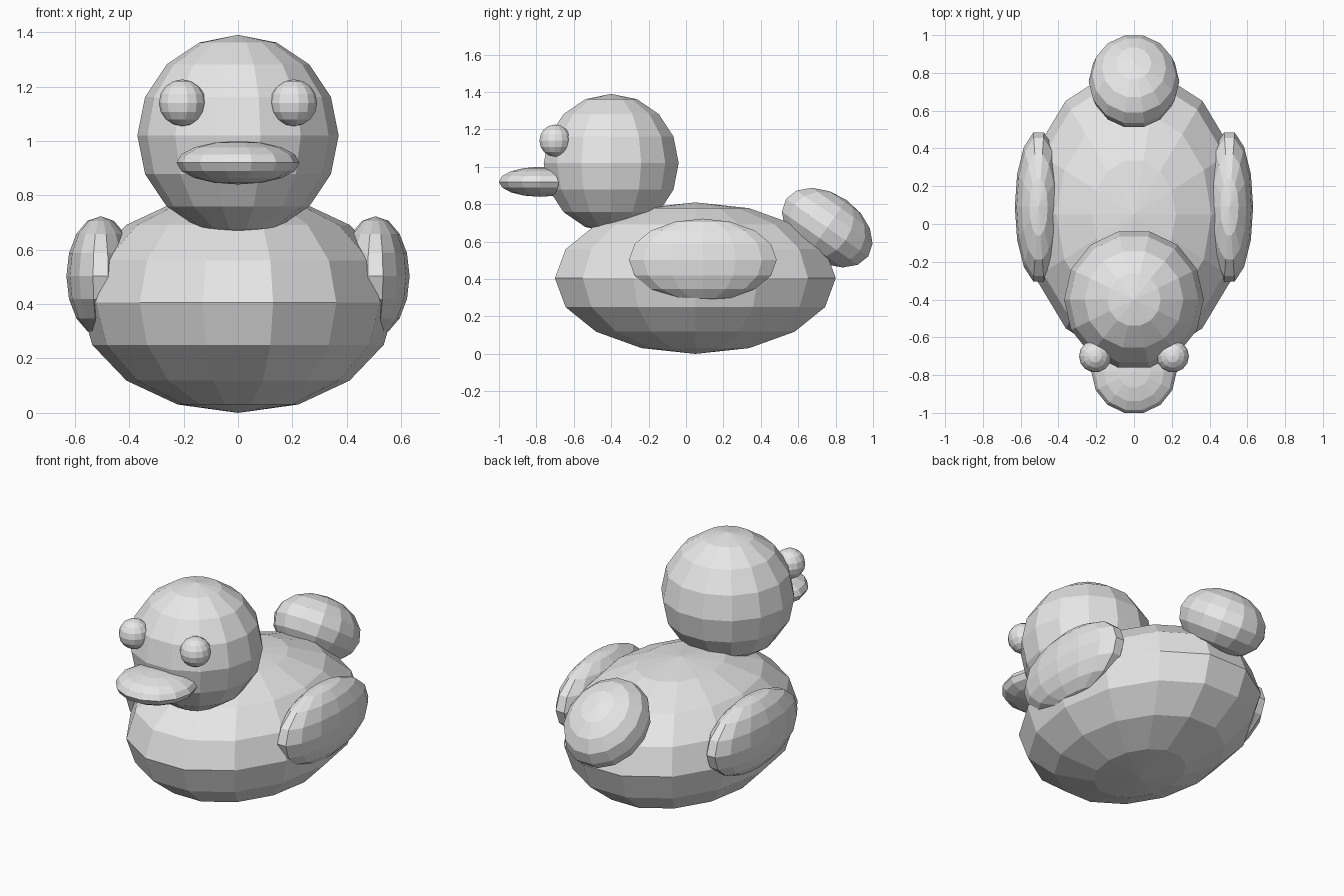
import bpy
import bmesh
from math import sin, cos, pi, radians

cube = bpy.data.objects.get("Cube")
if cube:
    bpy.data.objects.remove(cube, do_unlink=True)

SEGMENTS, RINGS = 14, 8

# One plain colour for the whole duck
grey = bpy.data.materials.new("light grey")
grey.use_nodes = True
colour = (0.8, 0.8, 0.8, 1)
grey.diffuse_color = colour
grey.node_tree.nodes["Principled BSDF"].inputs["Base Color"].default_value = colour


def ellipsoid(name, centre, radii, tilt=0):
    """Flat-faced sphere spun from a half circle, with corners on +x and -x."""
    bm = bmesh.new()
    arc = [bm.verts.new((sin(pi * i / RINGS), 0, cos(pi * i / RINGS)))
           for i in range(RINGS + 1)]
    edges = [bm.edges.new(pair) for pair in zip(arc, arc[1:])]
    bmesh.ops.spin(bm, geom=arc + edges, cent=(0, 0, 0), axis=(0, 0, 1),
                   angle=2 * pi, steps=SEGMENTS)
    bmesh.ops.remove_doubles(bm, verts=bm.verts[:], dist=0.0001)
    bmesh.ops.recalc_face_normals(bm, faces=bm.faces[:])
    mesh = bpy.data.meshes.new(name)
    bm.to_mesh(mesh)
    bm.free()
    mesh.materials.append(grey)
    obj = bpy.data.objects.new(name, mesh)
    obj.location = centre
    obj.scale = radii
    obj.rotation_euler.x = radians(tilt)
    bpy.context.collection.objects.link(obj)
    return obj


# Central parts
ellipsoid("body", (0, 0.05, 0.405), (0.58, 0.77, 0.405))
ellipsoid("head", (0, -0.4, 1.02), (0.37, 0.37, 0.37))
ellipsoid("bill", (0, -0.78, 0.92), (0.226, 0.226, 0.08))
ellipsoid("tail", (0, 0.755, 0.675), (0.24, 0.275, 0.18), tilt=-35)

# Paired parts
for side, x in (("left", 1), ("right", -1)):
    ellipsoid(side + "_eye", (x * 0.205, -0.7, 1.14), (0.086, 0.086, 0.086))
    ellipsoid(side + "_wing", (x * 0.505, 0.09, 0.503), (0.126, 0.405, 0.22))
